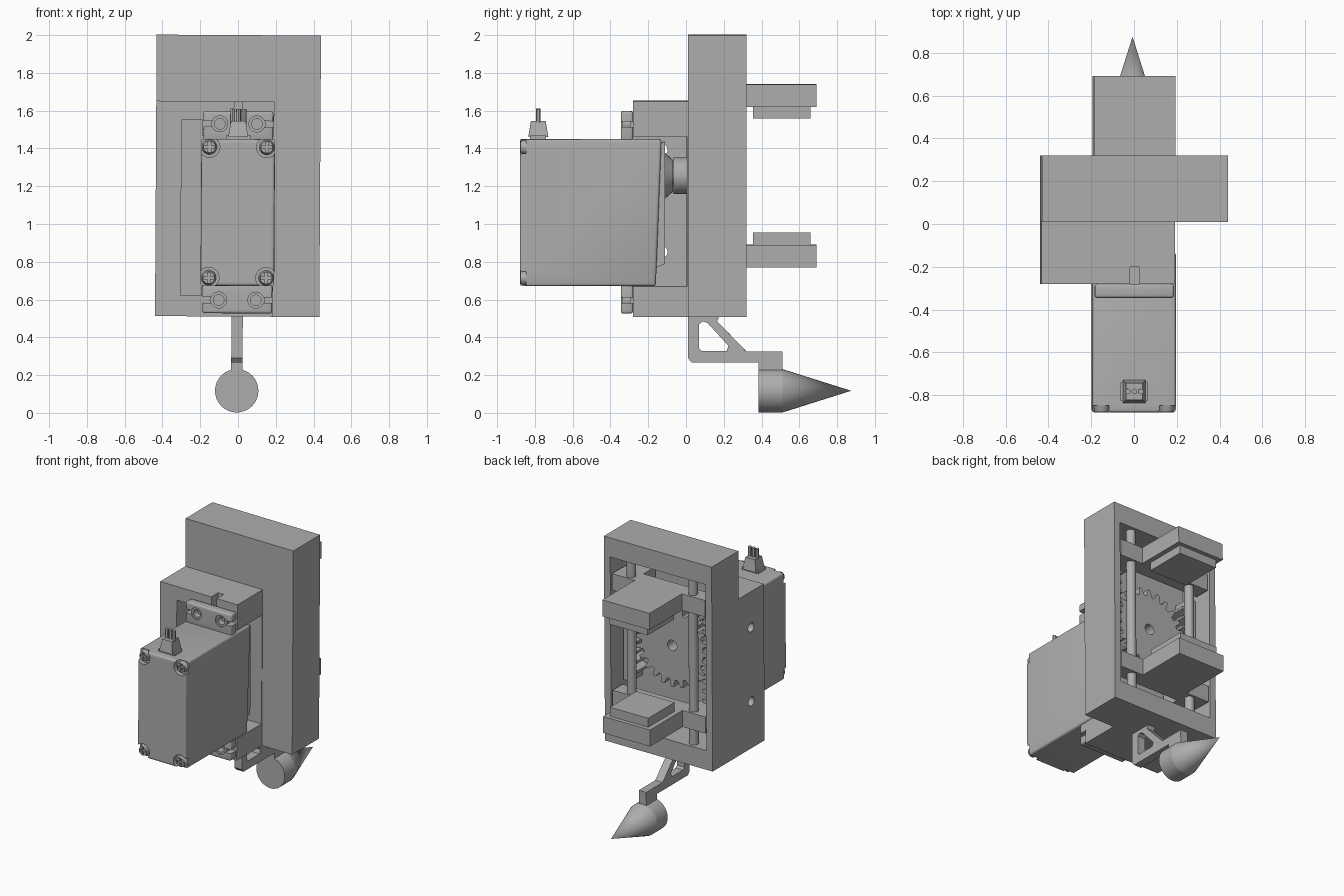
import bpy, bmesh, math
from mathutils import Matrix, Vector

cube = bpy.data.objects.get("Cube")
if cube:
    bpy.data.objects.remove(cube)

grey = bpy.data.materials.new("plain_grey")
grey.use_nodes = True
grey.diffuse_color = (0.42, 0.42, 0.42, 1)
grey.node_tree.nodes["Principled BSDF"].inputs["Base Color"].default_value = (0.42, 0.42, 0.42, 1)
parts = []
MID = 1.255  # height of the gear axle


def add(name, bm, keep=True):
    bmesh.ops.recalc_face_normals(bm, faces=bm.faces)
    me = bpy.data.meshes.new(name)
    bm.to_mesh(me)
    bm.free()
    ob = bpy.data.objects.new(name, me)
    bpy.context.collection.objects.link(ob)
    me.materials.append(grey)
    if keep:
        parts.append(ob)
    return ob


def box(name, x, y, z, keep=True, bevel=0):
    bm = bmesh.new()
    bmesh.ops.create_cube(bm, size=1)
    for v in bm.verts:
        v.co = [(r[0] + r[1]) / 2 + c * (r[1] - r[0]) for r, c in zip((x, y, z), v.co)]
    if bevel:
        bmesh.ops.bevel(bm, geom=bm.edges[:], offset=bevel, segments=3, profile=0.5, affect='EDGES')
    return add(name, bm, keep)


def prism(name, outline, axis, lo, hi, keep=True):
    """Extrude an outline: (x, z) along y, or (y, z) along x."""
    def put(p, d):
        return (p[0], d, p[1]) if axis == 'Y' else (d, p[0], p[1])
    bm = bmesh.new()
    face = bm.faces.new([bm.verts.new(put(p, lo)) for p in outline])
    ext = bmesh.ops.extrude_face_region(bm, geom=[face])
    move = Vector(put((0, 0), hi - lo))
    bmesh.ops.translate(bm, verts=[g for g in ext["geom"] if isinstance(g, bmesh.types.BMVert)], vec=move)
    return add(name, bm, keep)


def rod(name, axis, centre, r1, r2, lo, hi, keep=True, sides=32):
    """Cylinder or cone along an axis; centre holds the other two coordinates."""
    bm = bmesh.new()
    bmesh.ops.create_cone(bm, cap_ends=True, segments=sides, radius1=r1, radius2=r2, depth=hi - lo)
    mid = (lo + hi) / 2
    a, b = centre
    turn, pos = {'X': (Matrix.Rotation(math.pi / 2, 4, 'Y'), (mid, a, b)),
                 'Y': (Matrix.Rotation(-math.pi / 2, 4, 'X'), (a, mid, b)),
                 'Z': (Matrix.Identity(4), (a, b, mid))}[axis]
    bm.transform(Matrix.Translation(pos) @ turn)
    return add(name, bm, keep)


def cut(ob, *cutters):
    for c in cutters:
        m = ob.modifiers.new("cut", 'BOOLEAN')
        m.operation, m.solver, m.object = 'DIFFERENCE', 'EXACT', c
        bpy.context.view_layer.objects.active = ob
        bpy.ops.object.modifier_apply(modifier=m.name)
        bpy.data.objects.remove(c)


# Main frame: a tray open at the back
frame = box("frame", (-.435, .435), (.01, .32), (.51, 2))
cut(frame, box("c", (-.385, .385), (.05, .5), (.65, 1.86), False),
    rod("c", 'Y', (0, MID), .11, .11, -.1, .1, False))

# Servo bracket, open on the left side
bracket = box("servo_bracket", (-.435, .19), (-.28, .01), (.51, 1.65))
cut(bracket, box("c", (-.3, -.19), (-.4, 0), (.62, 1.55), False),
    box("c", (-.2, .3), (-.4, .005), (.67, 1.465), False),
    box("c", (-.022, .022), (-.4, -.2), (1.5, 1.8), False),
    *[rod("c", 'X', (-.13, z), .033, .033, -.6, -.25, False) for z in (.85, 1.39)])

# Guide rods
for side, s in (("left", 1), ("right", -1)):
    rod("guide_rod_" + side, 'Z', (s * .25, .27), .032, .032, .6, 1.9)

# Gear and its hub
TEETH = 24
pitch = math.tau / TEETH
outline = []
for i in range(TEETH):
    for r, t in ((.25, -.34), (.3, -.13), (.3, .13), (.25, .34)):
        a = (i + t) * pitch
        outline.append((r * math.cos(a), MID + r * math.sin(a)))
gear = prism("gear", outline, 'Y', .06, .16)
cut(gear, rod("c", 'Y', (0, MID), .038, .038, 0, .3, False))
rod("gear_hub", 'Y', (0, MID), .097, .097, -.065, .06)


# Racks, one for each jaw
def rack(name, s, lo, hi):
    step = .275 * pitch
    pts = [(s * .372, lo), (s * .312, lo)]
    first = math.ceil((lo - MID) / step)
    for k in range(first, int((hi - MID) / step)):
        for x, t in ((.312, .16), (.262, .37), (.262, .63), (.312, .84)):
            pts.append((s * x, MID + (k + t) * step))
    prism(name, pts + [(s * .312, hi), (s * .372, hi)], 'Y', .06, .19)


rack("rack_left", 1, .92, 1.74)
rack("rack_right", -1, .77, 1.59)

# Jaws: carriage on the rods, finger and grip pad
for name, z, pad, s in (("upper", (1.62, 1.74), (1.56, 1.62), 1), ("lower", (.77, .89), (.89, .955), -1)):
    box(name + "_carriage", (-.375, .375), (.2, .315), z)
    box(name + "_rack_link", tuple(sorted((s * .2, s * .372))), (.06, .21), z)
    box(name + "_finger", (-.19, .19), (.31, .69), z)
    box(name + "_pad", (-.155, .155), (.355, .66), pad)

# Servo case with notched screw corners
case = prism("servo_case", [(-.88, .672), (-.16, .672), (-.13, 1.45), (-.88, 1.45)], 'X', -.195, .195)
bev = case.modifiers.new("soft_edges", 'BEVEL')
bev.width, bev.segments = .015, 3
bpy.context.view_layer.objects.active = case
bpy.ops.object.modifier_apply(modifier=bev.name)
for x in (-.152, .152):
    for z in (.715, 1.407):
        cut(case, rod("c", 'Y', (x, z), .055, .055, -.95, -.848, False))
        head = rod("case_screw", 'Y', (x, z), .032, .042, -.877, -.84)
        cut(head, box("c", (x - .028, x + .028), (-.9, -.862), (z - .007, z + .007), False),
            box("c", (x - .007, x + .007), (-.9, -.862), (z - .028, z + .028), False))
prism("gear_housing", [(-.17, .765), (-.112, .79), (-.112, 1.435), (-.17, 1.435)], 'X', -.18, .18)
rod("output_boss", 'Y', (0, MID), .125, .085, -.115, -.07)
rod("output_shaft", 'Y', (0, MID), .05, .05, -.08, -.05)

# Mounting ears with side slots
for name, z, hole in (("upper", (1.44, 1.598), 1.53), ("lower", (.527, .68), .597)):
    ear = box(name + "_ear", (-.185, .185), (-.345, -.281), z, bevel=.012)
    for s in (-1, 1):
        cut(ear, rod("c", 'Y', (s * .098, hole), .042, .042, -.5, -.2, False),
            box("c", tuple(sorted((s * .1, s * .25))), (-.5, -.2), (hole - .015, hole + .015), False))
        ring = rod("ear_grommet", 'Y', (s * .098, hole), .048, .048, -.335, -.29)
        cut(ring, rod("c", 'Y', (s * .098, hole), .028, .028, -.5, -.2, False))

# Cable plug on top of the servo
box("plug_base", (-.065, .065), (-.825, -.74), (1.44, 1.468))
plug = rod("plug_body", 'Z', (0, 0), .075, .055, 1.46, 1.545, sides=4)
plug.data.transform(Matrix.Translation((0, -.782, 0)) @ Matrix.Rotation(math.pi / 4, 4, 'Z'))
for x in (-.03, 0, .03):
    rod("plug_wire", 'Z', (x, -.782), .013, .013, 1.53, 1.61, sides=12)

# Braced arm under the frame
arm = prism("pointer_arm", [(.01, .52), (.01, .29), (.03, .267), (.385, .267), (.385, .225), (.51, .225),
                            (.51, .325), (.32, .325), (.165, .485), (.18, .52)], 'X', -.03, .03)
cut(arm, prism("c", [(.07, .47), (.07, .34), (.085, .327), (.215, .327), (.225, .355), (.115, .475), (.09, .485)],
               'X', -.2, .2, False))

# Pointed tip
rod("tip_barrel", 'Y', (0, .117), .115, .115, .385, .51)
rod("tip_cone", 'Y', (0, .117), .115, 0, .51, .875)

# Slight lean of the whole assembly, then shading
lean = Matrix.Translation((0, 0, MID)) @ Matrix.Rotation(.006, 4, 'Y') @ Matrix.Translation((0, 0, -MID))
bpy.ops.object.select_all(action='DESELECT')
for ob in parts:
    ob.data.transform(lean)
    ob.select_set(True)
bpy.context.view_layer.objects.active = frame
bpy.ops.object.shade_smooth_by_angle(angle=math.radians(30))
